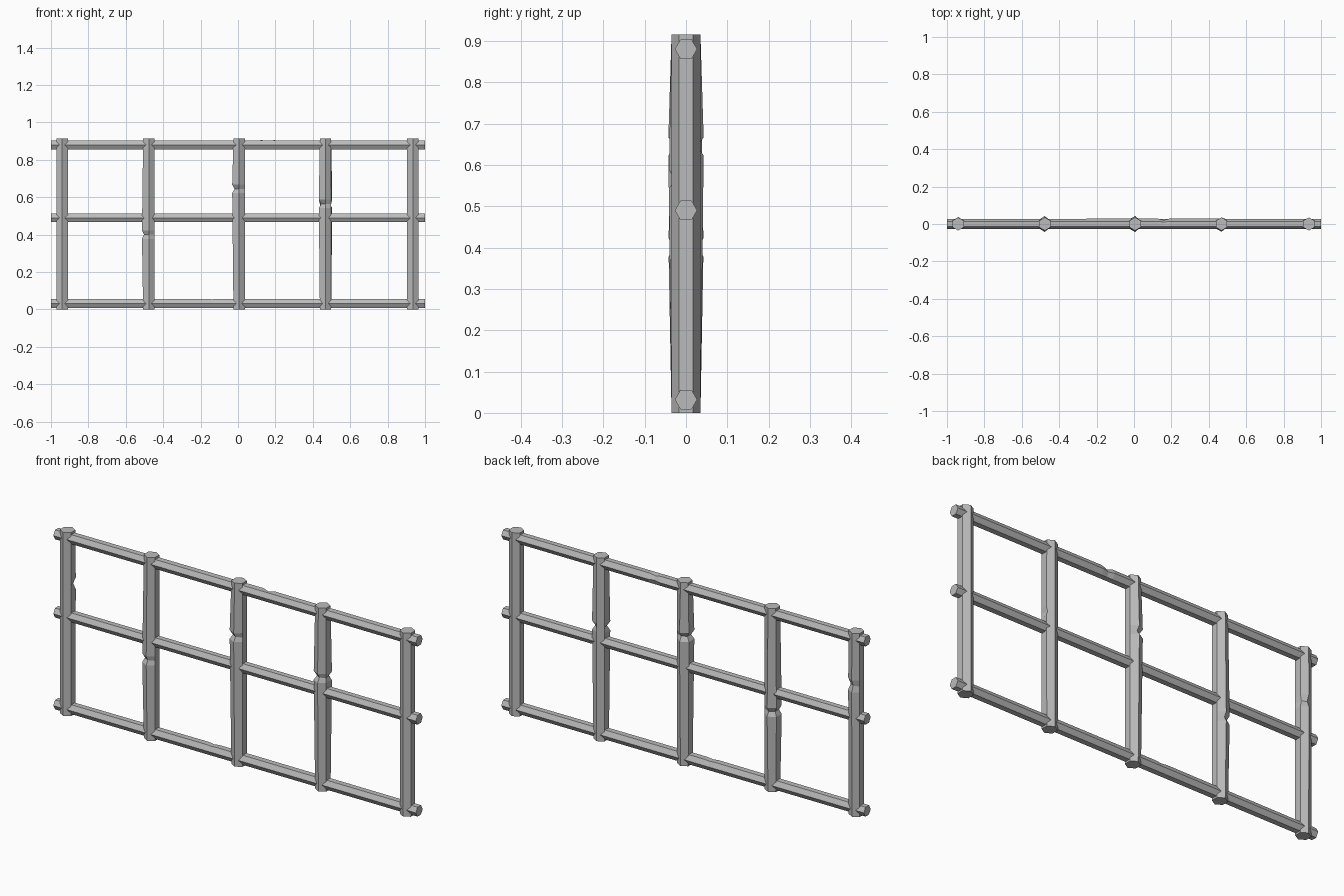
import bpy, bmesh, math
from mathutils import Vector

cube = bpy.data.objects.get("Cube")
if cube:
    bpy.data.objects.remove(cube, do_unlink=True)

iron = bpy.data.materials.new("grey iron")
iron.use_nodes = True
GREY = (0.5, 0.5, 0.5, 1)
iron.diffuse_color = GREY
iron.node_tree.nodes["Principled BSDF"].inputs["Base Color"].default_value = GREY


def hex_bar(name, place, start, end, radius, turn, chip=None):
    """Six-sided bar; a chip is (position, half width, lip, depth, corners)."""
    rings = [(start, {}), (end, {})]
    if chip:
        at, half, lip, depth, corners = chip
        raised = {c: lip for c in corners}
        cut = {c: depth for c in corners}
        rings[1:1] = [(at - half, raised), (at, cut), (at + half, raised)]
    bm = bmesh.new()
    loops = []
    for t, scale in rings:
        loop = []
        for k in range(6):
            a = math.radians(turn + 60 * k)
            r = radius * scale.get(k, 1)
            loop.append(bm.verts.new(place(r * math.cos(a), r * math.sin(a), t)))
        loops.append(loop)
    for low, high in zip(loops, loops[1:]):
        for k in range(6):
            n = (k + 1) % 6
            bm.faces.new((low[k], low[n], high[n], high[k]))
    bm.faces.new(loops[0])
    bm.faces.new(loops[-1])
    bmesh.ops.recalc_face_normals(bm, faces=bm.faces)
    mesh = bpy.data.meshes.new(name)
    bm.to_mesh(mesh)
    bm.free()
    mesh.materials.append(iron)
    bpy.context.collection.objects.link(bpy.data.objects.new(name, mesh))


# Upright posts, corners pointing to front and back
posts = [
    ("post_far_right", -0.94, (0.65, 0.03, 1.06, 0.72, (0, 1))),
    ("post_right", -0.477, (0.4, 0.022, 1.2, 0.85, (1, 2, 3, 4))),
    ("post_middle", 0.006, (0.645, 0.022, 1.22, 0.8, (1, 2, 3, 4))),
    ("post_left", 0.468, (0.565, 0.022, 1.18, 0.75, (0, 3, 4))),
    ("post_far_left", 0.935, None),
]
for name, x, chip in posts:
    hex_bar(name, lambda u, v, t, x=x: Vector((x + u, v, t)),
            0, 0.915, 0.035, 30, chip)

# Cross rails, flat on top and bottom
rails = [
    ("rail_bottom", 0.032, (-0.14, 0.03, 1.08, 0.95, (1, 2))),
    ("rail_middle", 0.49, None),
    ("rail_top", 0.88, (0.16, 0.03, 1.06, 0.75, (0, 1))),
]
for name, z, chip in rails:
    hex_bar(name, lambda u, v, t, z=z: Vector((t, u, z + v)),
            -1, 1, 0.027, 0, chip)
